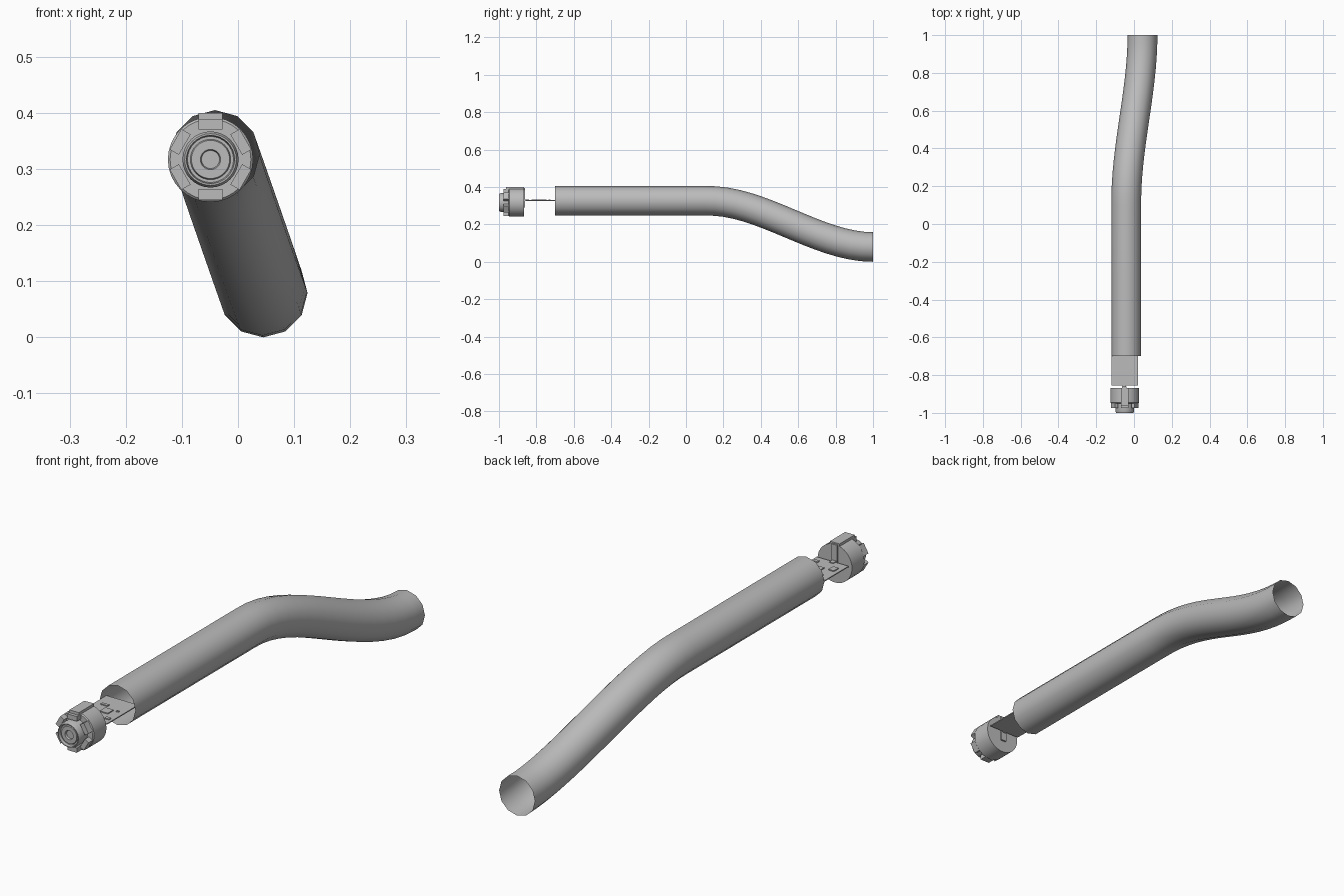
import bpy, bmesh, math
from mathutils import Vector, Matrix

cube = bpy.data.objects.get("Cube")
if cube:
    bpy.data.objects.remove(cube, do_unlink=True)

grey = bpy.data.materials.new("light_grey")
grey.use_nodes = True
GREY = (0.5, 0.5, 0.5, 1)
grey.diffuse_color = GREY
grey.node_tree.nodes["Principled BSDF"].inputs["Base Color"].default_value = GREY

HEAD = Vector((-0.049, 0, 0.317))   # axis of the head


def finish(name, bm, angle=None, fix=True):
    if fix:
        bmesh.ops.recalc_face_normals(bm, faces=bm.faces)
    mesh = bpy.data.meshes.new(name)
    bm.to_mesh(mesh)
    bm.free()
    mesh.materials.append(grey)
    obj = bpy.data.objects.new(name, mesh)
    bpy.context.collection.objects.link(obj)
    if angle:
        bpy.ops.object.select_all(action='DESELECT')
        obj.select_set(True)
        bpy.context.view_layer.objects.active = obj
        bpy.ops.object.shade_smooth_by_angle(angle=math.radians(angle))
    return obj


def skin(bm, rings):
    for a, b in zip(rings, rings[1:]):
        for i in range(len(a)):
            j = (i + 1) % len(a)
            bm.faces.new((a[i], a[j], b[j], b[i]))


def box(name, lo, hi, spin=0):
    """Box from corner to corner, optionally spun about the head axis."""
    lo, hi = Vector(lo), Vector(hi)
    bm = bmesh.new()
    bmesh.ops.create_cube(bm, size=1, matrix=Matrix.Translation((lo + hi) / 2)
                          @ Matrix.Diagonal((*(hi - lo), 1)))
    if spin:
        bmesh.ops.rotate(bm, verts=bm.verts, cent=HEAD,
                         matrix=Matrix.Rotation(spin, 3, 'Y'))
    return finish(name, bm)


def lathe(name, profile, sides=32):
    """Turn (radius, y) points about the head axis."""
    bm = bmesh.new()
    rings = []
    for r, y in profile:
        rings.append([bm.verts.new(HEAD + Vector((r * math.sin(k), y, r * math.cos(k))))
                      for k in (math.tau * i / sides for i in range(sides))])
    skin(bm, rings)
    bm.faces.new(rings[0])
    bm.faces.new(rings[-1])
    return finish(name, bm, 35)


# Open pipe: straight run, then a gentle S-bend down and sideways
def centre(y):
    t = min(max((y - 0.12) / 0.88, 0), 1)
    s = t * t * (3 - 2 * t)
    return Vector((-0.041 + 0.086 * s, y, 0.326 - 0.247 * s))


bm = bmesh.new()
stations = [-0.7, -0.3, 0.1] + [0.1 + 0.9 * i / 16 for i in range(1, 17)]
rings = []
for y in stations:
    tangent = (centre(y + 0.001) - centre(y - 0.001)).normalized()
    if y > 0.99:
        tangent = Vector((0, 1, 0))
    side = tangent.cross(Vector((0, 0, 1))).normalized()
    up = side.cross(tangent)
    rings.append([bm.verts.new(centre(y) + 0.079 * (math.sin(k) * side + math.cos(k) * up))
                  for k in (math.tau * i / 12 for i in range(12))])
skin(bm, rings)
finish("pipe", bm, 50)

# Head: drum with a stepped front lens
lathe("head_drum", [(0.076, -0.867), (0.076, -0.945), (0.072, -0.949)])
lathe("lens_housing", [(0.05, -0.94), (0.05, -0.99), (0.046, -1.0), (0.043, -1.0),
                       (0.041, -0.988), (0.036, -0.988), (0.034, -0.994),
                       (0.018, -0.994), (0.016, -0.986)])

# Six clips around the lens
for i in range(6):
    box(f"clip_{i + 1}", (HEAD.x - 0.021, -0.975, HEAD.z + 0.053),
        (HEAD.x + 0.021, -0.94, HEAD.z + 0.072), math.tau * i / 6)

# Raised strip on top and rib down the back of the drum
box("top_strip", (HEAD.x - 0.021, -0.962, HEAD.z + 0.07),
    (HEAD.x + 0.021, -0.867, HEAD.z + 0.083))
box("back_rib", (HEAD.x - 0.015, -0.868, 0.29), (HEAD.x + 0.01, -0.86, 0.395))
box("cable_tab", (HEAD.x - 0.012, -0.87, 0.325), (HEAD.x + 0.006, -0.84, 0.332))

# Circuit board reaching into the pipe, with small components
box("circuit_board", (-0.118, -0.855, 0.325), (0.022, -0.66, 0.329))
for i, (x, y, w, d) in enumerate([(-0.09, -0.8, 0.024, 0.03), (-0.04, -0.77, 0.036, 0.036),
                                  (-0.005, -0.75, 0.01, 0.008), (-0.075, -0.73, 0.03, 0.012),
                                  (0, -0.82, 0.02, 0.014)]):
    box(f"board_chip_{i + 1}", (x - w / 2, y - d / 2, 0.328), (x + w / 2, y + d / 2, 0.333))
